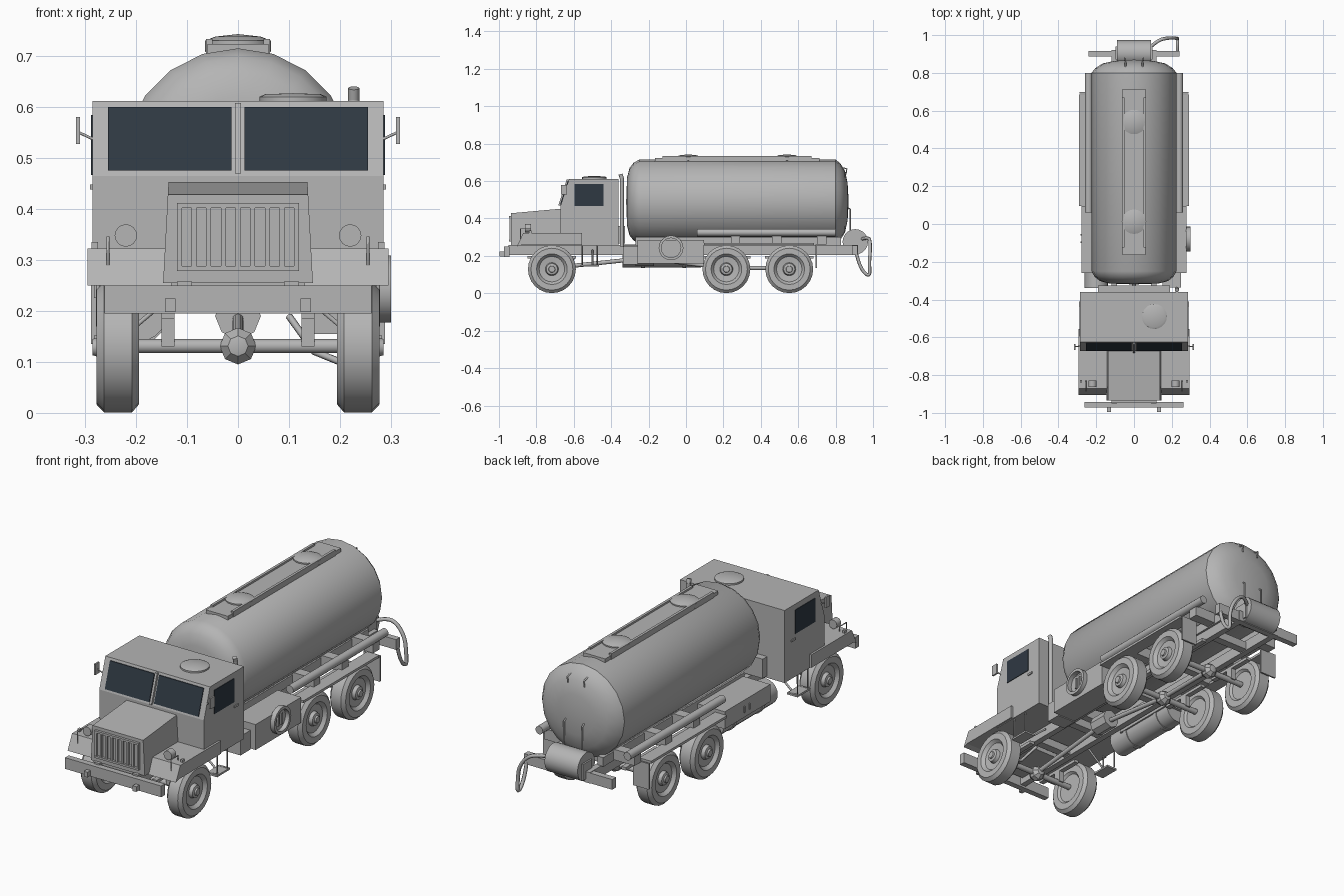
import bpy, bmesh, math
from mathutils import Matrix, Vector

if "Cube" in bpy.data.objects:
    bpy.data.objects.remove(bpy.data.objects["Cube"])


def material(name, rgb):
    m = bpy.data.materials.new(name)
    m.diffuse_color = (*rgb, 1)
    m.use_nodes = True
    m.node_tree.nodes["Principled BSDF"].inputs["Base Color"].default_value = m.diffuse_color
    return m


GREY = material("body grey", (0.46, 0.46, 0.46))
GLASS = material("dark glass", (0.028, 0.040, 0.055))


def finish(name, bm, mat=GREY, smooth=False):
    bmesh.ops.recalc_face_normals(bm, faces=bm.faces)
    me = bpy.data.meshes.new(name)
    bm.to_mesh(me)
    bm.free()
    me.materials.append(mat)
    ob = bpy.data.objects.new(name, me)
    bpy.context.collection.objects.link(ob)
    if smooth:
        bpy.ops.object.select_all(action='DESELECT')
        ob.select_set(True)
        bpy.context.view_layer.objects.active = ob
        bpy.ops.object.shade_smooth_by_angle(angle=math.radians(32))
    return ob


def prism(name, profile, x0, x1, mat=GREY, taper=None):
    """Extrude a (y, z) profile along x."""
    bm = bmesh.new()
    a = [bm.verts.new((x0, y, z)) for y, z in profile]
    b = [bm.verts.new((x1, y, z)) for y, z in profile]
    bm.faces.new(a)
    bm.faces.new(b)
    n = len(a)
    for i in range(n):
        j = (i + 1) % n
        bm.faces.new((a[i], a[j], b[j], b[i]))
    if taper:
        for v in bm.verts:
            v.co.x *= taper(v.co.z)
    return finish(name, bm, mat)


def box(name, x0, x1, y0, y1, z0, z1, mat=GREY):
    return prism(name, [(y0, z0), (y1, z0), (y1, z1), (y0, z1)], x0, x1, mat)


def lathe(name, profile, axis, centre, segs=20):
    """Spin (radius, distance) points around an axis through centre."""
    rot = Vector((0, 0, 1)).rotation_difference(Vector(axis)).to_matrix().to_4x4()
    bm = bmesh.new()
    rings = []
    for r, t in profile:
        if r == 0:
            rings.append([bm.verts.new((0, 0, t))] * segs)
        else:
            rings.append([bm.verts.new((r * math.cos(2 * math.pi * i / segs),
                                        r * math.sin(2 * math.pi * i / segs), t)) for i in range(segs)])
    for a, b in zip(rings, rings[1:]):
        for i in range(segs):
            j = (i + 1) % segs
            bm.faces.new(list(dict.fromkeys((a[i], a[j], b[j], b[i]))))
    bm.transform(Matrix.Translation(centre) @ rot)
    return finish(name, bm, smooth=True)


def rod(name, p, q, r, segs=12):
    d = Vector(q) - Vector(p)
    return lathe(name, [(0, 0), (r, 0), (r, d.length), (0, d.length)], d.normalized(), p, segs)


def tube(name, points, r, kind='POLY'):
    cu = bpy.data.curves.new(name, 'CURVE')
    cu.dimensions = '3D'
    cu.bevel_depth = r
    cu.bevel_resolution = 1
    cu.use_fill_caps = True
    sp = cu.splines.new(kind)
    sp.points.add(len(points) - 1)
    for sp_pt, co in zip(sp.points, points):
        sp_pt.co = (*co, 1)
    if kind == 'NURBS':
        sp.use_endpoint_u = True
        sp.order_u = 3
        sp.resolution_u = 5
    cu.materials.append(GREY)
    tmp = bpy.data.objects.new(name, cu)
    bpy.context.collection.objects.link(tmp)
    me = bpy.data.meshes.new_from_object(tmp.evaluated_get(bpy.context.evaluated_depsgraph_get()))
    bpy.data.objects.remove(tmp)
    bpy.context.collection.objects.link(bpy.data.objects.new(name, me))


# Tank with domed ends, top walkway and two hatches
lathe("tank", [(0, -.32), (.13, -.315), (.18, -.302), (.208, -.28), (.225, -.25), (.225, .80),
               (.205, .825), (.165, .85), (.10, .864), (0, .87)], (0, 1, 0), (0, 0, .49))
box("walkway", -.06, .06, -.165, .715, .70, .724)
for s in (1, -1):
    box("walkway_rail", s * .05, s * .063, -.125, .67, .70, .733)
for y in (.012, .54):
    lathe("tank_hatch", [(.055, .70), (.065, .71), (.065, .73), (.045, .738), (0, .743)], (0, 0, 1), (0, y, 0))

# Cab with split windshield, side windows, post and roof hatch
prism("cab", [(-.672, .255), (-.672, .465), (-.625, .612), (-.36, .612), (-.36, .255)], -.285, .285)


def slope_y(z, off):
    return -.672 + .047 * (z - .465) / .147 - off


def slope_plate(name, x0, x1, z0, z1, t, mat):
    prism(name, [(slope_y(z0, t), z0), (slope_y(z1, t), z1),
                 (slope_y(z1, -.003), z1), (slope_y(z0, -.003), z0)], x0, x1, mat)


for s in (1, -1):
    slope_plate("windshield", s * .013, s * .255, .475, .6, .004, GLASS)
    box("side_window", s * .283, s * .288, -.595, -.44, .467, .584, GLASS)
    box("door_handle", s * .284, s * .29, -.44, -.41, .438, .448)
    tube("mirror_arm", [(s * .28, -.645, .535), (s * .312, -.65, .55)], .003)
    box("mirror", s * .31, s * .318, -.668, -.635, .527, .58)
slope_plate("windshield_post", -.006, .006, .47, .608, .012, GREY)
lathe("roof_hatch", [(.066, .61), (.066, .62), (.055, .625), (0, .627)], (0, 0, 1), (.108, -.49, 0))
box("rear_cab_box", -.19, .19, -.362, -.325, .265, .36)
rod("exhaust_stack", (.227, -.343, .25), (.227, -.343, .62), .011)
rod("exhaust_tip", (.227, -.343, .615), (.227, -.35, .637), .011)

# Hood and grille
prism("hood", [(-.935, .255), (-.935, .428), (-.66, .453), (-.66, .255)], -.137, .137,
      taper=lambda z: 1 + .07 * (.44 - z) / .18)
for x in [(-.115 + .23 * i / 8) for i in range(9)]:
    box("grille_bar", x - .005, x + .005, -.945, -.93, .285, .405)
for z in (.283, .407):
    box("grille_frame", -.12, .12, -.947, -.93, z - .005, z + .005)
box("radiator_base", -.10, .10, -.93, -.68, .235, .26)

# Fenders, headlights, steps
for s in (1, -1):
    prism("front_fender", [(-.905, .25), (-.87, .322), (-.555, .322), (-.555, .258), (-.88, .258)],
          s * .13, s * .295)
    rod("headlight", (s * .22, -.862, .348), (s * .22, -.828, .348), .022, 16)
    tube("headlight_guard", [(s * .255, -.885, .29), (s * .255, -.885, .345),
                             (s * .255, -.83, .345), (s * .255, -.83, .32)], .003)
    box("fender_marker", s * .275, s * .287, -.84, -.825, .32, .335)
    for y in (-.555, -.475):
        tube("step_hanger", [(s * .275, y, .27), (s * .275, y, .15), (s * .225, y, .15)], .004)
    box("step_plate", s * .225, s * .282, -.565, -.465, .143, .152)
    tube("step_brace", [(s * .225, -.5, .15), (s * .13, -.5, .23)], .005)

# Bumper with tow hooks
box("bumper", -.262, .262, -.972, -.943, .195, .25)
for s in (1, -1):
    box("tow_hook", s * .123, s * .143, -.996, -.965, .198, .224)

# Chassis frame, cross members and tank supports
for s in (1, -1):
    box("frame_rail", s * .09, s * .12, -.95, .92, .205, .258)
    box("tank_sill", s * .10, s * .13, -.27, .83, .255, .30)
    rod("side_pipe", (s * .24, .06, .325), (s * .24, .80, .325), .02)
    box("wheel_board", s * .225, s * .29, .095, .685, .258, .27)
    box("mud_flap", s * .20, s * .288, .692, .70, .135, .262)
    for y in (.24, .46, .70):
        box("pipe_bracket", s * .12, s * .245, y, y + .05, .26, .312)
for y in (-.60, -.36, .05, .38, .70):
    box("cross_member", -.10, .10, y - .02, y + .02, .21, .25)
box("rear_crossbar", -.24, .24, .887, .917, .205, .255)

# Side storage boxes, spare ring and fuel cylinder
box("right_box", .15, .278, -.26, .095, .16, .285)
box("right_front_box", .15, .25, -.337, -.26, .155, .25)
box("left_box", -.278, -.13, -.26, .095, .20, .285)
rod("left_cylinder", (-.20, -.34, .20), (-.20, .08, .20), .062, 20)
for y in (-.24, -.02):
    rod("cylinder_band", (-.20, y, .20), (-.20, y + .02, .20), .066, 20)
for y in (-.10, -.06):
    box("box_latch", -.282, -.276, y, y + .008, .225, .255)
lathe("box_ring", [(.052, .275), (.052, .30), (.066, .30), (.066, .275), (.052, .275)],
      (1, 0, 0), (0, -.08, .243), 24)
for y in (-.09, -.065):
    box("ring_handle", .278, .286, y - .005, y + .005, .215, .27)

# Wheels, axles and drive line
AXLES = (-.717, .216, .552)
for y in AXLES:
    for s in (1, -1):
        lathe("wheel", [(0, .205), (.07, .205), (.08, .194), (.112, .194), (.128, .208), (.128, .263),
                        (.112, .278), (.082, .278), (.068, .262), (.035, .258), (.030, .275),
                        (.018, .278), (.016, .285), (0, .285)], (s, 0, 0), (0, y, .129), 24)
        box("leaf_spring", s * .125, s * .15, y - .13, y + .13, .185, .20)
        box("spring_seat", s * .125, s * .15, y - .02, y + .02, .13, .20)
    rod("axle", (-.2, y, .131), (.2, y, .131), .014)
    lathe("differential", [(0, -.037), (.02, -.032), (.036, -.012), (.036, .012), (.02, .032), (0, .037)],
          (0, 1, 0), (0, y, .131), 8)
rod("transfer_case", (0, -.27, .19), (0, -.17, .19), .045, 8)
for p, q in (((0, -.717, .135), (0, -.25, .185)), ((0, -.19, .185), (0, .216, .135)),
             ((0, .216, .135), (0, .552, .135))):
    rod("drive_shaft", p, q, .011)
tube("steering_link", [(.10, -.60, .19), (.15, -.65, .12), (.20, -.66, .10)], .007)

# Rear hose reel, its stand and the hanging hose
rod("hose_reel", (-.09, .905, .275), (.09, .905, .275), .068, 20)
for s in (1, -1):
    box("reel_stand", s * .09, s * .098, .87, .94, .22, .30)
tube("hose", [(.09, .94, .29), (.13, .975, .30), (.18, .985, .28), (.22, .985, .22), (.23, .98, .16),
              (.23, .985, .09), (.23, .95, .11), (.23, .92, .17), (.23, .905, .24)], .009, 'NURBS')

# Grab rails on the rear end of the tank
for s in (1, -1):
    tube("rear_grab_rail", [(s * .05, .862, .46), (s * .05, .878, .45), (s * .05, .878, .34),
                            (s * .05, .89, .25)], .004)
    tube("rear_top_grip", [(s * .045, .825, .675), (s * .045, .86, .665), (s * .045, .855, .635)], .004)
